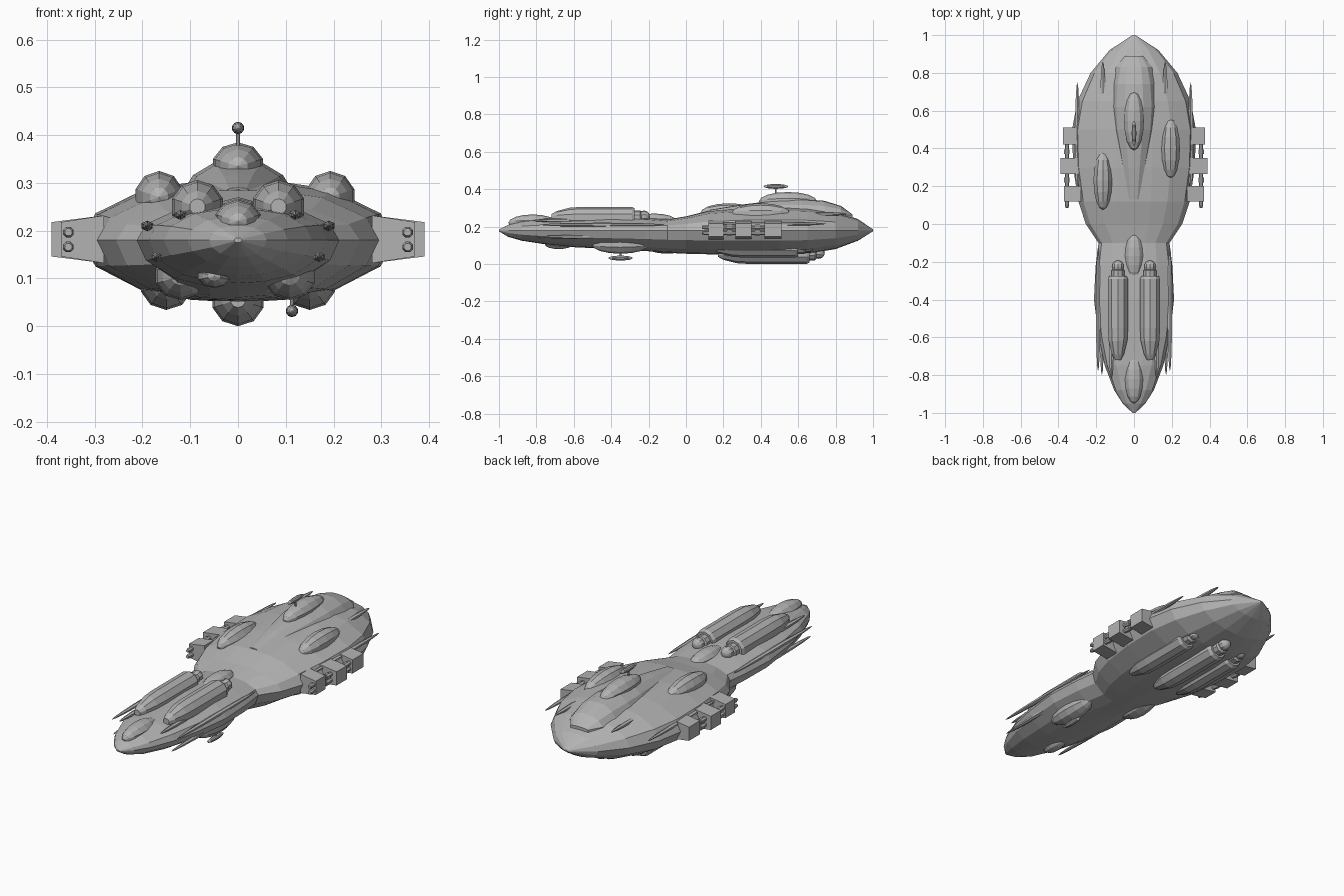
import bpy, bmesh, math
from mathutils import Matrix, Vector

if "Cube" in bpy.data.objects:
    bpy.data.objects.remove(bpy.data.objects["Cube"])

grey = bpy.data.materials.new("hull_grey")
grey.use_nodes = True
COLOUR = (0.45, 0.45, 0.45, 1)
grey.diffuse_color = COLOUR
grey.node_tree.nodes["Principled BSDF"].inputs["Base Color"].default_value = COLOUR


def finish(name, bm):
    bmesh.ops.recalc_face_normals(bm, faces=bm.faces)
    mesh = bpy.data.meshes.new(name)
    bm.to_mesh(mesh)
    bm.free()
    mesh.materials.append(grey)
    obj = bpy.data.objects.new(name, mesh)
    bpy.context.scene.collection.objects.link(obj)
    return obj


def skin(name, rings):
    """Join equal closed rings into a capped tube."""
    bm = bmesh.new()
    loops = [[bm.verts.new(p) for p in ring] for ring in rings]
    n = len(loops[0])
    for a, b in zip(loops, loops[1:]):
        for i in range(n):
            j = (i + 1) % n
            bm.faces.new((a[i], a[j], b[j], b[i]))
    bm.faces.new(loops[0])
    bm.faces.new(loops[-1])
    return finish(name, bm)


def loft(name, stations, half_section, mid):
    """Stations are y, half width, top, bottom; the section is mirrored in x."""
    section = half_section + [(-u, v) for u, v in reversed(half_section) if u > 0]
    rings = []
    for y, w, top, bottom in stations:
        rings.append([(u * w, y, mid + v * ((top - mid) if v > 0 else (mid - bottom)))
                      for u, v in section])
    return skin(name, rings)


def lathe(name, x, z, profile, sides=10):
    """Profile of y, radius turned about an axis along y."""
    angles = [2 * math.pi * (i + 0.5) / sides for i in range(sides)]
    return skin(name, [[(x + r * math.cos(a), y, z + r * math.sin(a)) for a in angles]
                       for y, r in profile])


def blob(name, centre, radii, segments=10, rings=8):
    """Faceted ellipsoid with its poles along y."""
    bm = bmesh.new()
    bmesh.ops.create_uvsphere(bm, u_segments=segments, v_segments=rings, radius=1)
    bmesh.ops.rotate(bm, verts=bm.verts, matrix=Matrix.Rotation(math.pi / 2, 3, 'X'))
    bmesh.ops.scale(bm, verts=bm.verts, vec=Vector(radii))
    bmesh.ops.translate(bm, verts=bm.verts, vec=Vector(centre))
    return finish(name, bm)


def mast(name, x, y, z0, z1):
    bm = bmesh.new()
    bmesh.ops.create_cone(bm, cap_ends=True, segments=8, radius1=0.005, radius2=0.004,
                          depth=abs(z1 - z0))
    bmesh.ops.translate(bm, verts=bm.verts, vec=(x, y, (z0 + z1) / 2))
    return finish(name, bm)


# Main hull: slim bow, narrow neck, broad stern
hull_section = [(0, 1), (0.3, 0.97), (0.6, 0.85), (0.91, 0.45), (1, 0),
                (0.91, -0.42), (0.62, -0.8), (0.3, -0.96), (0, -1)]
hull = [(-1, 0.008, 0.185, 0.175), (-0.95, 0.06, 0.21, 0.145), (-0.88, 0.105, 0.23, 0.125),
        (-0.75, 0.155, 0.245, 0.105), (-0.6, 0.187, 0.25, 0.09), (-0.4, 0.212, 0.255, 0.08),
        (-0.22, 0.203, 0.248, 0.07), (-0.1, 0.188, 0.238, 0.06), (0, 0.255, 0.255, 0.055),
        (0.12, 0.295, 0.285, 0.052), (0.3, 0.322, 0.30, 0.05), (0.5, 0.328, 0.305, 0.05),
        (0.65, 0.3, 0.3, 0.055), (0.8, 0.23, 0.28, 0.08), (0.92, 0.13, 0.24, 0.125),
        (1, 0.008, 0.185, 0.175)]
loft("main_hull", hull, hull_section, 0.18)

# Stepped dorsal ridge with dome and dish antenna
ridge_section = [(0, 1), (0.4, 0.95), (0.75, 0.65), (1, 0.1), (1, -1), (0, -1)]
ridge = [(0.13, 0.045, 0.29, 0.2), (0.3, 0.075, 0.318, 0.2), (0.5, 0.115, 0.343, 0.2),
         (0.62, 0.125, 0.347, 0.2), (0.74, 0.115, 0.338, 0.2), (0.83, 0.095, 0.31, 0.2),
         (0.89, 0.05, 0.265, 0.2)]
loft("dorsal_ridge", ridge, ridge_section, 0.26)
blob("dorsal_dome", (0, 0.545, 0.335), (0.055, 0.155, 0.05))
mast("dorsal_mast", 0, 0.48, 0.36, 0.415)
blob("dorsal_antenna", (0, 0.48, 0.415), (0.013, 0.066, 0.013))

# Rounded blisters above and below
for name, centre, radii in [
        ("bow_blister", (0, -0.82, 0.22), (0.05, 0.13, 0.045)),
        ("neck_blister", (0, -0.17, 0.23), (0.05, 0.12, 0.04)),
        ("right_top_blister", (-0.165, 0.23, 0.27), (0.052, 0.155, 0.055)),
        ("left_top_blister", (0.193, 0.4, 0.27), (0.053, 0.158, 0.055)),
        ("antenna_blister", (0.108, -0.35, 0.105), (0.055, 0.155, 0.05)),
        ("right_belly_blister", (-0.12, -0.1, 0.105), (0.055, 0.13, 0.05)),
        ("small_belly_blister", (-0.05, -0.68, 0.105), (0.035, 0.075, 0.025)),
        ("bow_tip", (0, -0.93, 0.18), (0.05, 0.055, 0.03))]:
    blob(name, centre, radii)
mast("belly_mast", 0.113, -0.35, 0.03, 0.075)
blob("belly_antenna", (0.113, -0.35, 0.032), (0.013, 0.066, 0.013))


# Long pods, each with a nozzle and ball at the rear
def pod(name, x, z, y0, y1, r):
    lathe(name, x, z, [(y0, r * 0.3), (y0 + 0.03, r * 0.6), (y0 + 0.1, r * 0.92),
                       (y0 + 0.17, r), (y1 - 0.015, r), (y1, r * 0.85)])
    lathe(name + "_nozzle", x, z, [(y1 - 0.01, r * 0.65), (y1 + 0.03, r * 0.65),
                                   (y1 + 0.04, r * 0.45)])
    blob(name + "_ball", (x, y1 + 0.05, z + 0.004), (0.032, 0.032, 0.032))


for side, label in ((1, "left"), (-1, "right")):
    pod(label + "_bow_pod", side * 0.085, 0.25, -0.72, -0.275, 0.056)
    pod(label + "_belly_pod", side * 0.15, 0.09, 0.15, 0.6, 0.056)
pod("middle_belly_pod", 0, 0.056, 0.17, 0.66, 0.056)


# Side modules: tapered boxes strung along twin barrels
def module(name, side, x0, x1, y0, y1):
    bm = bmesh.new()
    bmesh.ops.create_cube(bm, size=1)
    for v in bm.verts:
        outer = v.co.x > 0
        v.co = Vector((side * (x1 if outer else x0), y0 if v.co.y < 0 else y1,
                       0.182 + v.co.z * (0.072 if outer else 0.1)))
    return finish(name, bm)


for side, label in ((1, "left"), (-1, "right")):
    for i, (x1, y0, y1) in enumerate([(0.37, 0.12, 0.2), (0.39, 0.265, 0.35),
                                      (0.375, 0.42, 0.51)]):
        module(f"{label}_module_{i + 1}", side, 0.28, x1, y0, y1)
    for z in (0.166, 0.197):
        lathe(f"{label}_barrel", side * 0.355, z,
              [(0.085, 0.008), (0.1, 0.012), (0.44, 0.012)], 8)
        for y in (0.22, 0.37):
            lathe(f"{label}_barrel_collar", side * 0.355, z,
                  [(y, 0.016), (y + 0.025, 0.016)], 8)

    # Narrow armour strakes along the flanks
    for y, x, z, length in [(-0.45, 0.19, 0.21, 0.33), (-0.5, 0.17, 0.145, 0.3),
                            (-0.62, 0.12, 0.233, 0.2), (0.45, 0.3, 0.215, 0.3),
                            (0.7, 0.165, 0.268, 0.16)]:
        blob(f"{label}_strake", (side * x, y, z), (0.014, length, 0.011), 6, 8)
